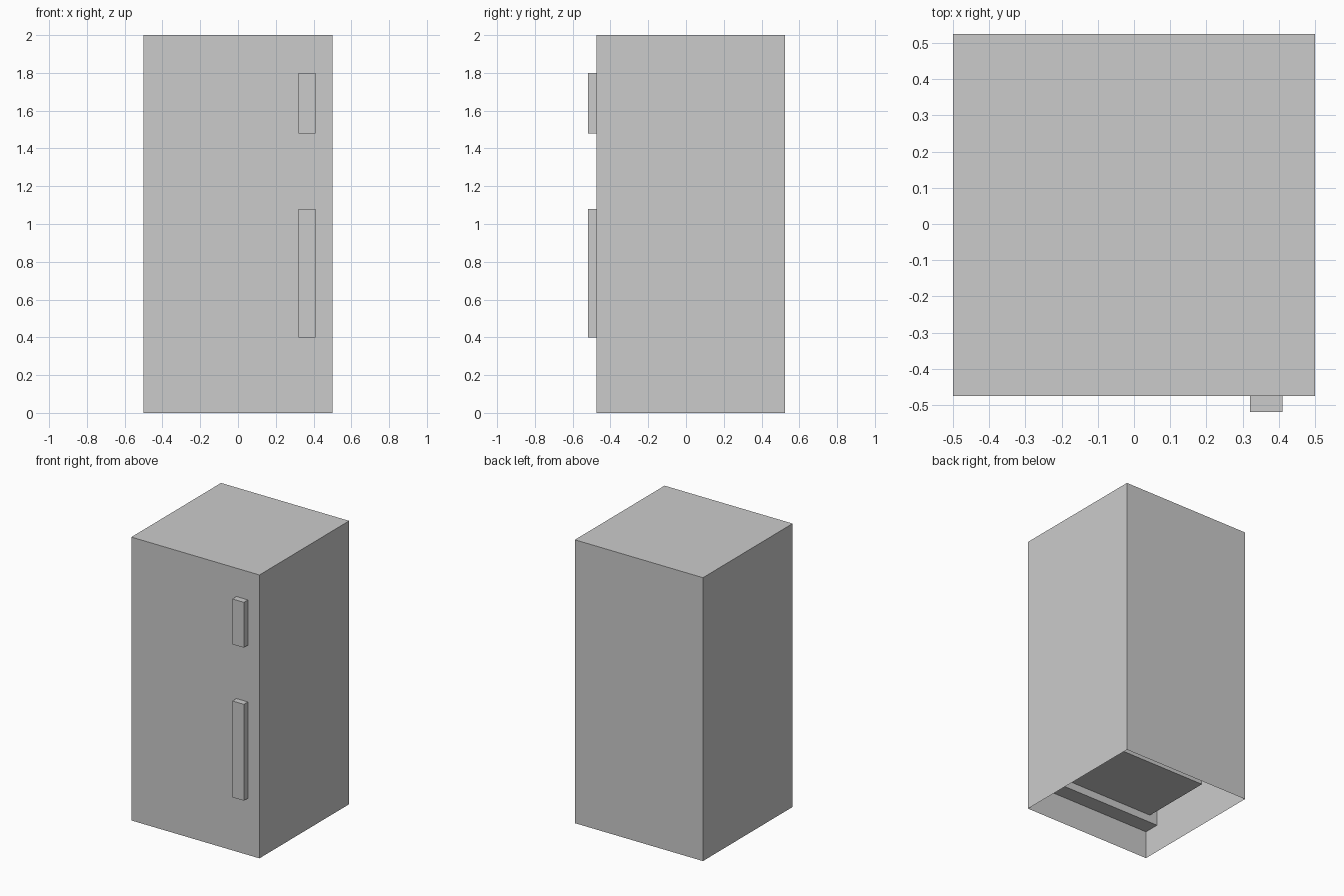
import bpy, bmesh
from mathutils import Vector

if "Cube" in bpy.data.objects:
    bpy.data.objects.remove(bpy.data.objects["Cube"])

W = 0.5                               # half width
FRONT, FRAME, BACK = -0.475, -0.363, 0.525
STEP, SPLIT, TOP = 0.197, 1.28, 2.0
LIP = 0.053                           # rim around each compartment
DEPTH = 0.525                         # compartment depth


def finish(bm, name):
    mesh = bpy.data.meshes.new(name)
    bm.to_mesh(mesh)
    bm.free()
    obj = bpy.data.objects.new(name, mesh)
    bpy.context.collection.objects.link(obj)
    return obj


def box(name, x, y, z):
    bm = bmesh.new()
    bmesh.ops.create_cube(bm, size=1)
    for v in bm.verts:
        v.co = Vector([(r[0] + r[1]) / 2 + c * (r[1] - r[0])
                       for c, r in zip(v.co, (x, y, z))])
    return finish(bm, name)


# Cabinet shell: side profile swept across the width, open underneath
profile = [(BACK, 0), (BACK, TOP), (FRAME, TOP), (FRAME, STEP),
           (FRONT, STEP), (FRONT, 0)]
bm = bmesh.new()
left = [bm.verts.new((-W, y, z)) for y, z in profile]
right = [bm.verts.new((W, y, z)) for y, z in profile]
for i in range(5):
    if i != 2:                        # the frame is built separately below
        bm.faces.new((left[i], left[i + 1], right[i + 1], right[i]))
bm.faces.new(left[::-1])
bm.faces.new(right)

# Front frame with two recessed compartments
xs = [-W, -W + 0.06, W - 0.06, W]
zs = [STEP, STEP + LIP, SPLIT - LIP, SPLIT + LIP, TOP - LIP, TOP]
grid = [[bm.verts.new((x, FRAME, z)) for x in xs] for z in zs]
openings = []
for j in range(5):
    for i in range(3):
        f = bm.faces.new((grid[j][i], grid[j][i + 1],
                          grid[j + 1][i + 1], grid[j + 1][i]))
        if i == 1 and j in (1, 3):
            openings.append(f)
recess = bmesh.ops.extrude_discrete_faces(bm, faces=openings)["faces"]
for f in recess:
    bmesh.ops.translate(bm, verts=f.verts, vec=(0, DEPTH, 0))
bmesh.ops.remove_doubles(bm, verts=bm.verts, dist=1e-5)
bmesh.ops.triangulate(bm, faces=[f for f in bm.faces if len(f.verts) > 4])
finish(bm, "cabinet")

# Doors and their handles
for name, door_z, handle_z in (("lower", (STEP, SPLIT), (0.40, 1.08)),
                               ("upper", (SPLIT, TOP), (1.48, 1.80))):
    box(name + "_door", (-W, W), (FRONT, FRAME), door_z)
    box(name + "_handle", (0.32, 0.41), (-0.52, FRONT), handle_z)
